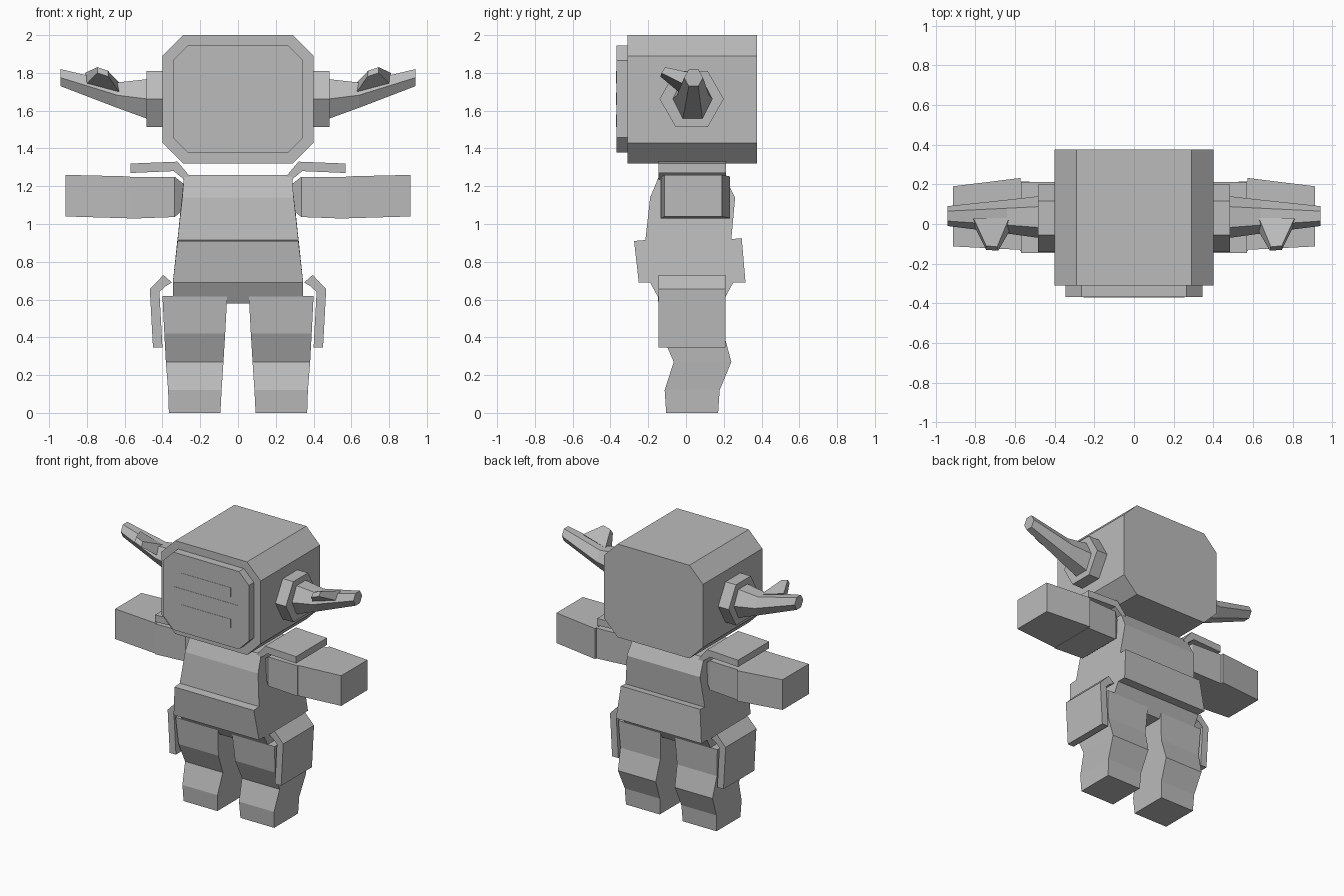
import bpy, bmesh, math

if "Cube" in bpy.data.objects:
    bpy.data.objects.remove(bpy.data.objects["Cube"])

gray = bpy.data.materials.new("plain gray")
gray.diffuse_color = (0.5, 0.5, 0.5, 1)
gray.use_nodes = True
gray.node_tree.nodes["Principled BSDF"].inputs["Base Color"].default_value = gray.diffuse_color


def loft(name, rings, mirror=False):
    """Skin a closed solid through rings of equal point count."""
    bm = bmesh.new()
    vs = [[bm.verts.new(p) for p in r] for r in rings]
    n = len(vs[0])
    for a, b in zip(vs, vs[1:]):
        for i in range(n):
            j = (i + 1) % n
            bm.faces.new((a[i], a[j], b[j], b[i]))
    bm.faces.new(vs[0][::-1])
    bm.faces.new(vs[-1])
    bmesh.ops.recalc_face_normals(bm, faces=bm.faces)
    me = bpy.data.meshes.new(name)
    bm.to_mesh(me)
    bm.free()
    me.materials.append(gray)
    ob = bpy.data.objects.new(name, me)
    bpy.context.collection.objects.link(ob)
    if mirror:
        ob.modifiers.new("mirror", 'MIRROR').use_mirror_merge = False
    return ob


def prism_y(name, pts, y0, y1, mirror=False):
    """Extrude an x-z outline along y."""
    return loft(name, [[(x, y, z) for x, z in pts] for y in (y0, y1)], mirror)


def octagon(w, z0, z1, c):
    return [(w, z0 + c), (w, z1 - c), (w - c, z1), (c - w, z1),
            (-w, z1 - c), (-w, z0 + c), (c - w, z0), (w - c, z0)]


def box_ring(x, y0, y1, z0, z1):
    return [(x, y0, z0), (x, y1, z0), (x, y1, z1), (x, y0, z1)]


def hexagon(x, cy, cz, hy, hz):
    return [(x, cy + hy * a, cz + hz * b) for a, b in
            ((-1, 0), (-.5, -1), (.5, -1), (1, 0), (.5, 1), (-.5, 1))]


# Head, face plate and mouth bars
prism_y("head", octagon(0.4, 1.32, 2.0, 0.11), -0.31, 0.375)
prism_y("face_plate", octagon(0.345, 1.378, 1.945, 0.08), -0.368, -0.31)
for i, (w, z) in enumerate(((0.2, 1.777), (0.255, 1.663), (0.2, 1.547))):
    prism_y(f"face_bar_{i + 1}", [(-w, z - .033), (w, z - .033), (w, z + .033), (-w, z + .033)],
            -0.37, -0.366)

# Ear discs, horns and prongs
loft("ear", [hexagon(x, 0.03, 1.662, 0.17, 0.148) for x in (0.39, 0.485)], True)
loft("horn", [hexagon(0.48, 0.035, 1.662, 0.105, 0.105),
              hexagon(0.64, 0.037, 1.682, 0.085, 0.067),
              hexagon(0.94, 0.04, 1.775, 0.05, 0.045)], True)
loft("horn_prong", [[(0.63, -0.04, 1.70), (0.80, -0.02, 1.745), (0.81, 0.03, 1.80), (0.63, 0.03, 1.75)],
                    [(0.685, -0.135, 1.78), (0.745, -0.13, 1.80), (0.745, -0.11, 1.83), (0.69, -0.115, 1.812)]],
     True)

# Torso with flared skirt: (half width, y, z) side outline
torso = [(.285, -.14, 1.26), (.295, -.19, 1.14), (.32, -.215, .915), (.32, -.275, .91),
         (.345, -.25, .69), (.345, -.19, .69), (.345, -.13, .58), (.345, .19, .58),
         (.345, .25, .69), (.345, .315, .69), (.32, .295, .925), (.32, .24, .92),
         (.295, .26, 1.14), (.285, .20, 1.26)]
loft("torso", [[(s * w, y, z) for w, y, z in torso] for s in (-1, 1)])

# Arms
loft("upper_arm", [box_ring(0.285, -0.09, 0.17, 1.08, 1.21),
                   box_ring(0.335, -0.13, 0.205, 1.037, 1.25),
                   box_ring(0.575, -0.135, 0.215, 1.028, 1.25)], True)
loft("forearm", [box_ring(0.573, -0.13, 0.232, 1.03, 1.252),
                 box_ring(0.913, -0.113, 0.19, 1.04, 1.26)], True)

# Shoulder and hip armour
prism_y("shoulder_plate", [(.245, 1.24), (.32, 1.33), (.57, 1.32), (.57, 1.27), (.34, 1.28), (.285, 1.235)],
        -0.145, 0.212, True)
prism_y("hip_plate", [(.35, .69), (.395, .73), (.467, .655), (.45, .345),
                      (.40, .345), (.416, .64), (.385, .67)], -0.145, 0.21, True)

# Legs: (inner x, outer x, front y, back y, z) stations
legs = [(.093, .366, -.105, .17, 0), (.087, .37, -.113, .178, .12), (.077, .382, -.065, .24, .27),
        (.068, .39, -.13, .20, .42), (.057, .40, -.15, .21, .62)]
loft("leg", [[(a, f, z), (b, f, z), (b, k, z), (a, k, z)] for a, b, f, k, z in legs], True)
